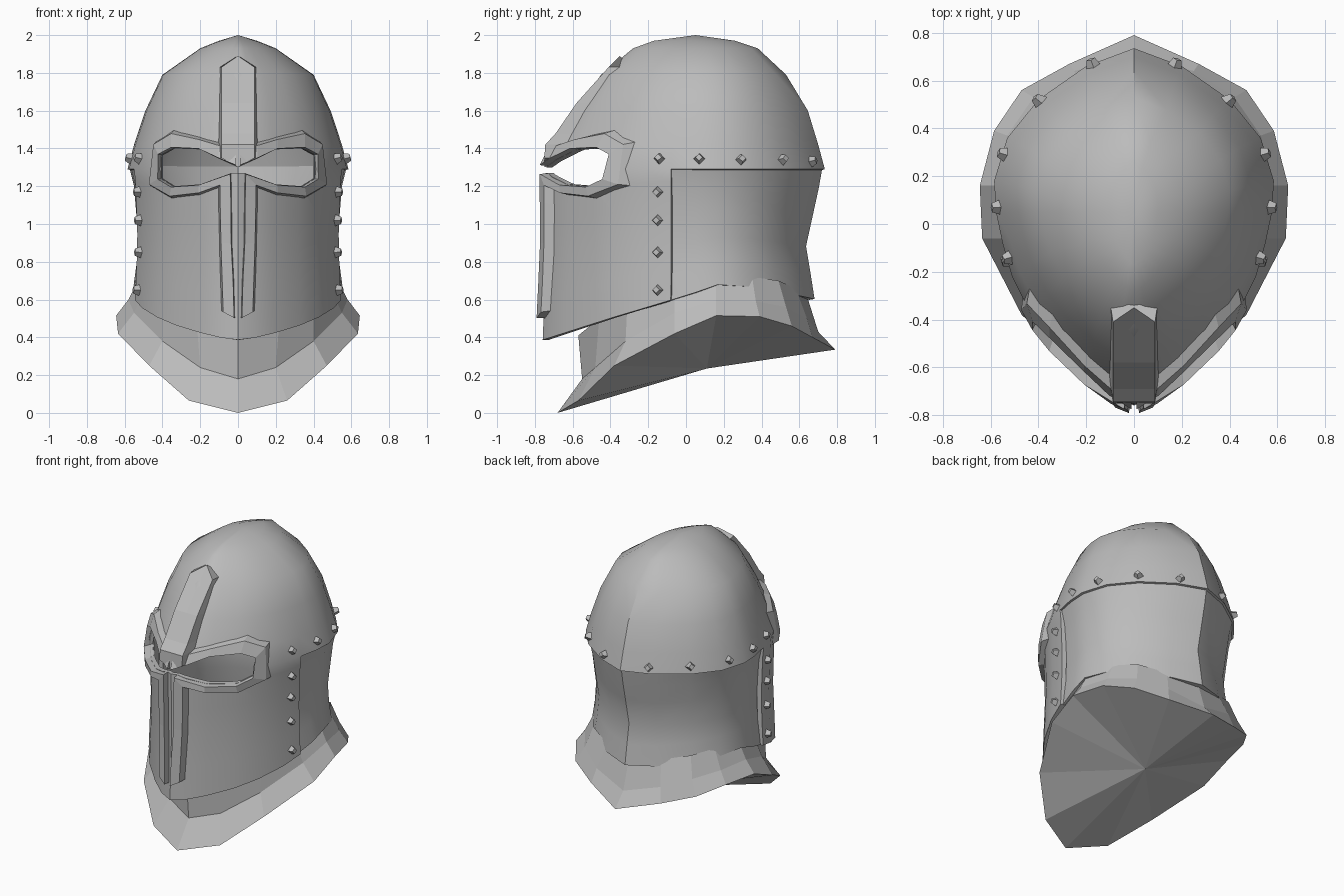
import bpy, bmesh, math
from mathutils import Vector
from mathutils.bvhtree import BVHTree

if "Cube" in bpy.data.objects:
    bpy.data.objects.remove(bpy.data.objects["Cube"])

steel = bpy.data.materials.new("grey_steel")
steel.use_nodes = True
steel.diffuse_color = (0.5, 0.5, 0.5, 1)
for node in steel.node_tree.nodes:
    if node.type == "BSDF_PRINCIPLED":
        node.inputs["Base Color"].default_value = (0.5, 0.5, 0.5, 1)

# Half plan of the helmet at brow height, from front ridge to back ridge
PLAN = [(0, -.745), (.09, -.71), (.2, -.63), (.33, -.51), (.43, -.38), (.51, -.22),
        (.55, -.08), (.577, .05), (.585, .18), (.53, .36), (.40, .52), (.2, .66), (0, .735)]
MID_Y = .05
BROW = 1.29
# Height, half width, front y, back y
SHELL = [(.35, .585, -.76, .73), (.6, .58, -.75, .73), (.88, .565, -.74, .73), (1.2, .575, -.745, .73),
         (BROW, .585, -.745, .735), (1.42, .55, -.68, .70), (1.6, .49, -.58, .645), (1.79, .40, -.45, .53),
         (1.93, .20, -.28, .38), (1.97, .10, -.17, .26), (2, 0, MID_Y, MID_Y)]
SKIRT = [(.35, .57, -.75, .69), (.62, .56, -.75, .68), (.88, .525, -.74, .635),
         (1.2, .55, -.74, .705), (1.3, .575, -.74, .722)]
# Bottom edge height along y
RIM = [(-.75, .385), (-.4, .5), (-.07, .6), (.2, .685), (.45, .66), (.75, .6)]


def sample(table, key):
    """Linear lookup in a table sorted by its first column."""
    key = min(max(key, table[0][0]), table[-1][0])
    for lo, hi in zip(table, table[1:]):
        if key <= hi[0]:
            f = (key - lo[0]) / (hi[0] - lo[0])
            return [a + f * (b - a) for a, b in zip(lo[1:], hi[1:])]


def surface(table, p, z):
    """Plan point p moved to height z of a body."""
    width, front, back = sample(table, z)
    end, ref = (front, PLAN[0][1]) if p[1] < MID_Y else (back, PLAN[-1][1])
    return Vector((p[0] * width / .585, MID_Y + (p[1] - MID_Y) * (end - MID_Y) / (ref - MID_Y), z))


def grid(rows, cyclic=False, cap=False, mirror=True, skip=lambda i, j: False):
    """Quad surface through rows of points, optionally capped and mirrored in x."""
    bm = bmesh.new()
    vs = [[bm.verts.new(p) for p in row] for row in rows]
    n = len(rows[0])
    for i in range(len(rows) - 1):
        for j in range(n if cyclic else n - 1):
            if not skip(i, j):
                k = (j + 1) % n
                bm.faces.new((vs[i][j], vs[i][k], vs[i + 1][k], vs[i + 1][j]))
    if cap:
        bmesh.ops.holes_fill(bm, edges=[e for e in bm.edges if e.is_boundary], sides=0)
    if mirror:
        dup = bmesh.ops.duplicate(bm, geom=bm.verts[:] + bm.edges[:] + bm.faces[:])["geom"]
        for v in dup:
            if isinstance(v, bmesh.types.BMVert):
                v.co.x *= -1
    bmesh.ops.remove_doubles(bm, verts=bm.verts[:], dist=.0005)
    loose = [v for v in bm.verts if not v.link_faces]
    bmesh.ops.delete(bm, geom=loose, context="VERTS")
    bmesh.ops.recalc_face_normals(bm, faces=bm.faces[:])
    return bm


def make(name, bm):
    mesh = bpy.data.meshes.new(name)
    bm.to_mesh(mesh)
    bm.free()
    mesh.materials.append(steel)
    ob = bpy.data.objects.new(name, mesh)
    bpy.context.collection.objects.link(ob)
    return ob


def activate(ob):
    bpy.ops.object.select_all(action="DESELECT")
    ob.select_set(True)
    bpy.context.view_layer.objects.active = ob


def apply_modifier(ob, kind, **settings):
    mod = ob.modifiers.new(kind.lower(), kind)
    for key, value in settings.items():
        setattr(mod, key, value)
    activate(ob)
    bpy.ops.object.modifier_apply(modifier=mod.name)


def smooth(ob, degrees):
    activate(ob)
    bpy.ops.object.shade_smooth_by_angle(angle=math.radians(degrees))


# Dome and face plate in one shell; the lower back is left open for the skirt
rows = [[surface(SHELL, p, r[0]) for p in PLAN] for r in reversed(SHELL) if r[0] >= BROW]
dome_rows = len(rows)
for s in (.1, .3, .5, .75, 1):
    rows.append([surface(SHELL, p, BROW - s * (BROW - sample(RIM, p[1])[0])) for p in PLAN])
bm = grid(rows, skip=lambda i, j: i >= dome_rows - 1 and j >= 6)
tree = BVHTree.FromBMesh(bm)
helmet = make("helmet_shell", bm)
apply_modifier(helmet, "SOLIDIFY", thickness=.03, offset=-1)

# Inner and outer rails of the trim: brow, round the eye, then down beside the nose
INNER = [(.01, 1.305), (.10, 1.345), (.2, 1.395), (.34, 1.40), (.405, 1.365), (.405, 1.24), (.34, 1.2),
         (.2, 1.21), (.035, 1.27), (.032, 1.15), (.03, .9), (.02, .7), (.015, .5)]
OUTER = [(.01, 1.42), (.10, 1.44), (.2, 1.465), (.34, 1.505), (.44, 1.44), (.47, 1.2), (.35, 1.13),
         (.2, 1.15), (.11, 1.185), (.11, 1.1), (.105, .9), (.1, .7), (.095, .545)]

# Eye slit cut through the shell
half = [(0, 1.3)] + INNER[1:9] + [(0, 1.27)]
outline = half + [(-x, z) for x, z in half[-2:0:-1]]
bm = grid([[(x, y, z) for x, z in outline] for y in (-1.2, -.2)], cyclic=True, cap=True, mirror=False)
cutter = make("eye_cutter", bm)
cutter.hide_render = True
apply_modifier(helmet, "BOOLEAN", operation="DIFFERENCE", solver="EXACT", object=cutter)
bpy.data.objects.remove(cutter)
smooth(helmet, 33)

# Recessed neck skirt
back = PLAN[5:]
rows = []
for s in (0, .15, .35, .6, .8, 1):
    rows.append([surface(SKIRT, p, 1.3 - s * (1.3 - sample(RIM, p[1])[0])) for p in back])
skirt = make("neck_skirt", grid(rows))
apply_modifier(skirt, "SOLIDIFY", thickness=.03, offset=-1)
smooth(skirt, 33)


def on_face(x, z, height):
    """Point on the front of the shell, raised by a height."""
    hit = tree.ray_cast(Vector((x + .0002, -2, z)), Vector((0, 1, 0)))[0]
    return hit + Vector((x * .9, -.95, 0)).normalized() * height


# Raised trim with bevelled edges
rows = []
for a, b in zip(INNER, OUTER):
    a, b = Vector(a), Vector(b)
    profile = [(a, -.025), (a.lerp(b, .06), .045), (b.lerp(a, .25), .045), (b, -.025)]
    rows.append([on_face(p.x, p.y, h) for p, h in profile])
make("eye_and_nose_trim", grid(rows, cyclic=True, cap=True))

# Forehead bar with pointed ends
BAR = [(-.75, 1.35), (-.745, 1.42), (-.69, 1.48), (-.58, 1.64), (-.41, 1.83)]
rows = []
for i, (y, z) in enumerate(BAR):
    lift = {0: -.05, len(BAR) - 1: .06}.get(i, 0)
    shift = max(lift, 0)
    rows.append([(-.105, y + .12, z), (-.088, y, z), (0, y + shift, z + lift),
                 (.088, y, z), (.105, y + .12, z)])
make("forehead_bar", grid(rows, cyclic=True, cap=True, mirror=False))

# Rivets along the brow line and down the face plate edge, given as y and z
RIVETS = [(-.14, 1.345), (.07, 1.345), (.29, 1.34), (.51, 1.34), (.66, 1.33),
          (-.15, 1.17), (-.15, 1.02), (-.15, .85), (-.15, .65)]
bm = bmesh.new()
for y, z in RIVETS:
    for side in (1, -1):
        hit, normal, _, _ = tree.ray_cast(Vector((0, y, z)), Vector((side, 0, 0)))
        if hit is None:
            continue
        if normal.x * side < 0:
            normal = -normal
        turn = normal.to_track_quat("Z", "Y").to_matrix().to_4x4()
        verts = bmesh.ops.create_cone(bm, cap_ends=True, segments=4, radius1=.033,
                                      radius2=.019, depth=.04)["verts"]
        bmesh.ops.rotate(bm, verts=verts, cent=(0, 0, 0), matrix=turn.to_3x3())
        bmesh.ops.translate(bm, verts=verts, vec=hit + normal * .012)
make("rivets", bm)

# Faceted collar: closed underside, flared lip, shoulder and neck rings
LIP = [(0, -.68, 0), (.26, -.57, .065), (.47, -.38, .25), (.635, -.06, .42), (.645, .16, .515),
       (.585, .39, .51), (.47, .56, .46), (.27, .67, .40), (0, .79, .335)]
SHOULDER = [(0, -.55, .18), (.2, -.48, .24), (.4, -.32, .38), (.55, -.06, .53), (.58, .16, .6),
            (.53, .37, .59), (.42, .53, .56), (.25, .64, .5), (0, .70, .43)]
NECK = [(0, -.57, .41), (.22, -.46, .5), (.4, -.31, .58), (.49, -.06, .66), (.52, .16, .72),
        (.47, .35, .72), (.38, .49, .7), (.21, .58, .66), (0, .64, .62)]
under = [(0, .11, .235)] * len(LIP)
make("collar", grid([under, LIP, SHOULDER, NECK]))
